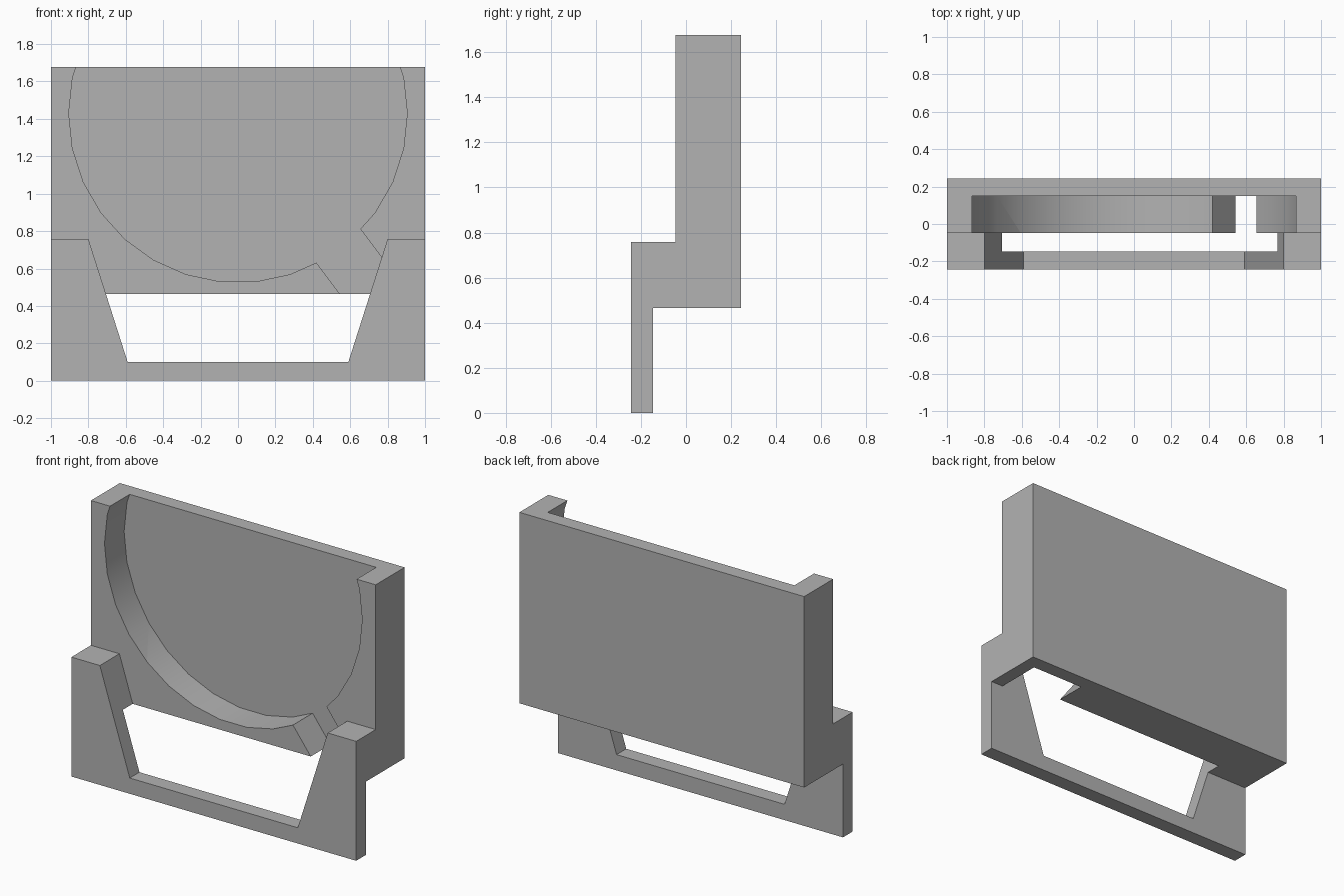
import bpy
import bmesh
from math import sin, cos, radians
from mathutils import Vector

cube = bpy.data.objects.get("Cube")
if cube:
    bpy.data.objects.remove(cube, do_unlink=True)

# Key depths (y) and heights (z)
FRONT, LIP_BACK, BLOCK_FRONT, POCKET_FLOOR, BACK = -0.243, -0.146, -0.047, 0.15, 0.243
SHELF, LIP_TOP, TOP = 0.465, 0.758, 1.677

grey = bpy.data.materials.new("plain grey")
grey.use_nodes = True
grey.diffuse_color = (0.45, 0.45, 0.45, 1)
grey.node_tree.nodes["Principled BSDF"].inputs["Base Color"].default_value = grey.diffuse_color


def prism(name, corners, sweep):
    """Close the 3D outline and sweep it along a vector."""
    bm = bmesh.new()
    face = bm.faces.new([bm.verts.new(c) for c in corners])
    swept = bmesh.ops.extrude_face_region(bm, geom=[face])["geom"]
    bmesh.ops.translate(bm, vec=sweep, verts=[v for v in swept if isinstance(v, bmesh.types.BMVert)])
    bmesh.ops.recalc_face_normals(bm, faces=bm.faces)
    mesh = bpy.data.meshes.new(name)
    bm.to_mesh(mesh)
    bm.free()
    mesh.materials.append(grey)
    obj = bpy.data.objects.new(name, mesh)
    bpy.context.collection.objects.link(obj)
    return obj


def cutter(name, outline, y0, y1):
    """Cutter with an x-z outline, running from y0 to y1."""
    obj = prism(name, [(x, y0, z) for x, z in outline], (0, y1 - y0, 0))
    obj.hide_render = True
    return obj


# Body: stepped side profile swept across the full width
side = [(FRONT, 0), (LIP_BACK, 0), (LIP_BACK, SHELF), (BACK, SHELF),
        (BACK, TOP), (BLOCK_FRONT, TOP), (BLOCK_FRONT, LIP_TOP), (FRONT, LIP_TOP)]
body = prism("holder_body", [(-1, y, z) for y, z in side], (2, 0, 0))

# Flared window through the front lip, carried past its top edge
low, high = 0.1, 0.9
flare = (0.8 - 0.59) / (LIP_TOP - low)
wide = 0.59 + flare * (high - low)
window = cutter("lip_window_cutter", [(-0.59, low), (0.59, low), (wide, high), (-wide, high)],
                -0.4, BLOCK_FRONT)

# Round pocket, 30 sided, open at the top
centre, radius, sides = Vector((0, 1.43)), 0.905, 30
ring = [centre + radius * Vector((cos(a), sin(a)))
        for a in (radians(360 / sides * i) for i in range(sides))]
pocket = cutter("round_pocket_cutter", ring, -0.12, POCKET_FLOOR)

# Slanted cable slot from the pocket out through the underside
along, across = Vector((0.6, -0.8)), Vector((0.8, 0.6))
middle, half = Vector((0.5375, 0.72)), 0.148
slot = cutter("cable_slot_cutter",
              [middle + along * s + across * half * t
               for s, t in ((-0.3, -1), (0.48, -1), (0.48, 1), (-0.3, 1))],
              LIP_BACK, POCKET_FLOOR)

# Apply the cuts
bpy.ops.object.select_all(action="DESELECT")
bpy.context.view_layer.objects.active = body
body.select_set(True)
for tool in (window, pocket, slot):
    cut = body.modifiers.new(tool.name, "BOOLEAN")
    cut.operation = "DIFFERENCE"
    cut.solver = "EXACT"
    cut.object = tool
    bpy.ops.object.modifier_apply(modifier=cut.name)
    bpy.data.objects.remove(tool, do_unlink=True)

# Smooth pocket wall, crisp edges elsewhere
bpy.ops.object.shade_smooth_by_angle(angle=radians(30))
